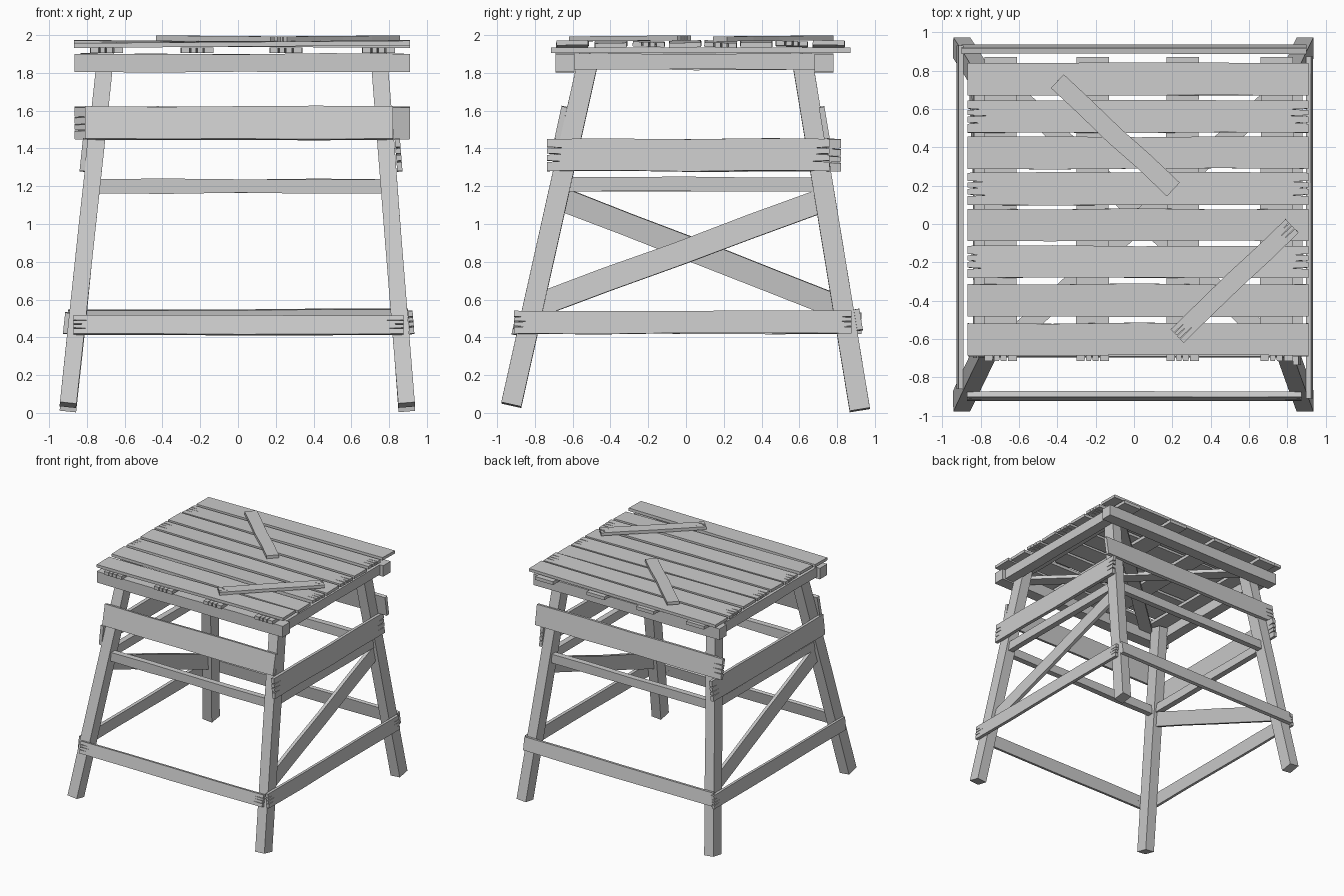
import bpy, bmesh, random
from mathutils import Vector

if "Cube" in bpy.data.objects:
    bpy.data.objects.remove(bpy.data.objects["Cube"])

random.seed(4)


def board(name, p0, p1, width, thick, normal, split="", wobble=0.004, segs=4):
    """Wooden board from p0 to p1; split lists the cracked ends ('a' and/or 'b')."""
    p0, p1 = Vector(p0), Vector(p1)
    length = (p1 - p0).length
    d = (p1 - p0).normalized()
    n = Vector(normal)
    n = (n - d * n.dot(d)).normalized()
    w = n.cross(d)
    h = width / 2

    def jit(i):
        return random.uniform(-wobble, wobble) if 0 < i < segs else 0.0

    def cracks(end):
        # narrow V-shaped splits, listed from -h to +h
        pts = []
        for c in (-0.4, 0.05, 0.45):
            depth = random.uniform(0.05, 0.10)
            pts += [(0, (c - 0.05) * h), (depth, c * h), (0, (c + 0.05) * h)]
        return pts if end in split else []

    out = [(length * i / segs, -h + jit(i)) for i in range(segs + 1)]
    out += [(length - u, v) for u, v in cracks("b")]
    out += [(length * i / segs, h + jit(i)) for i in range(segs, -1, -1)]
    out += [(u, v) for u, v in reversed(cracks("a"))]

    bm = bmesh.new()
    face = bm.faces.new([bm.verts.new(p0 + d * u + w * v - n * thick / 2) for u, v in out])
    ext = bmesh.ops.extrude_face_region(bm, geom=[face])
    bmesh.ops.translate(bm, vec=n * thick,
                        verts=[g for g in ext["geom"] if isinstance(g, bmesh.types.BMVert)])
    bmesh.ops.recalc_face_normals(bm, faces=bm.faces)
    me = bpy.data.meshes.new(name)
    bm.to_mesh(me)
    bm.free()
    ob = bpy.data.objects.new(name, me)
    bpy.context.collection.objects.link(ob)
    return ob


# Leg centre lines (foot, head)
LEGS = {
    "front_left": ((-0.90, -0.925, 0.042), (-0.70, -0.51, 1.90)),
    "front_right": ((0.893, -0.925, 0.042), (0.745, -0.51, 1.90)),
    "back_left": ((-0.90, 0.92, 0.016), (-0.70, 0.61, 1.90)),
    "back_right": ((0.893, 0.92, 0.016), (0.745, 0.61, 1.90)),
}


def leg_at(key, z):
    a, b = (Vector(p) for p in LEGS[key])
    return a.lerp(b, (z - a.z) / (b.z - a.z))


# Legs
for key, (a, b) in LEGS.items():
    board(key + "_leg", a, b, 0.088, 0.108, (0, 1, 0), wobble=0.002)

# Top frame beams
board("front_top_beam", (-0.865, -0.64, 1.853), (0.91, -0.64, 1.853), 0.095, 0.10, (0, -1, 0))
board("back_top_beam", (-0.865, 0.73, 1.853), (0.91, 0.73, 1.853), 0.095, 0.10, (0, 1, 0))
board("left_top_beam", (-0.79, -0.59, 1.86), (-0.79, 0.68, 1.86), 0.085, 0.09, (-1, 0, 0))
board("right_top_beam", (0.835, -0.59, 1.86), (0.835, 0.68, 1.86), 0.085, 0.09, (1, 0, 0))

# Crossed braces under the deck
board("deck_brace_a", (-0.68, -0.64, 1.885), (0.74, 0.68, 1.885), 0.10, 0.03, (0, 0, 1))
board("deck_brace_b", (-0.62, 0.68, 1.868), (0.72, -0.62, 1.868), 0.10, 0.03, (0, 0, 1))

# Upper and lower boards nailed outside the legs
FN, BN = (0, -1, 0.217), (0, 1, 0.165)
LN, RN = (-1, 0, 0.106), (1, 0, 0.08)
board("front_upper_board", (-0.81, -0.663, 1.535), (0.82, -0.663, 1.535), 0.175, 0.03, FN)
board("back_upper_board", (-0.865, 0.732, 1.535), (0.91, 0.732, 1.535), 0.17, 0.03, BN, "a")
board("front_lower_board", (-0.87, -0.898, 0.465), (0.875, -0.898, 0.465), 0.10, 0.03, FN, "ab")
board("back_lower_board", (-0.90, 0.912, 0.49), (0.90, 0.912, 0.495), 0.11, 0.03, BN)
board("left_upper_board", (-0.816, -0.70, 1.365), (-0.816, 0.82, 1.365), 0.17, 0.028, LN, "b")
board("right_upper_board", (0.85, -0.735, 1.365), (0.85, 0.76, 1.365), 0.17, 0.028, RN, "ab")
board("left_lower_board", (-0.908, -0.86, 0.475), (-0.908, 0.93, 0.475), 0.11, 0.026, LN, "b")
board("right_lower_board", (0.916, -0.91, 0.48), (0.916, 0.875, 0.48), 0.12, 0.026, RN, "ab")

# Middle rails between the legs
for name, a, b, nrm in (
        ("front", "front_left", "front_right", (0, 1, 0)),
        ("back", "back_left", "back_right", (0, 1, 0)),
        ("left", "front_left", "back_left", (1, 0, 0)),
        ("right", "front_right", "back_right", (1, 0, 0))):
    z = 1.20 if nrm[1] else 1.21
    board(name + "_rail", leg_at(a, z), leg_at(b, z), 0.075, 0.05, nrm)

# One diagonal brace on each side, opposite ways
board("right_diagonal_brace", leg_at("front_right", 0.56), leg_at("back_right", 1.13),
      0.125, 0.03, RN)
board("left_diagonal_brace", leg_at("front_left", 1.14), leg_at("back_left", 0.55),
      0.125, 0.03, LN)

# Slats under the deck
for i, x in enumerate((-0.695, -0.215, 0.255, 0.745)):
    board(f"deck_slat_{i + 1}", (x, -0.715, 1.92), (x, 0.87, 1.92), 0.17, 0.028, (0, 0, 1), "a")

# Deck planks
for i, y in enumerate((-0.602, -0.398, -0.198, -0.005, 0.183, 0.372, 0.56, 0.755)):
    tilt = random.uniform(-0.008, 0.008)
    board(f"deck_plank_{i + 1}", (-0.868, y, 1.953 + tilt), (0.91, y, 1.953 - tilt),
          0.168, 0.025, (0, random.uniform(-0.04, 0.04), 1), "ab" if i in (2, 4, 6) else "")

# Loose patch boards on top
board("patch_board_back", (-0.40, 0.745, 1.985), (0.205, 0.18, 1.98), 0.098, 0.026, (0, 0, 1))
board("patch_board_front", (0.225, -0.585, 1.98), (0.825, -0.01, 1.985), 0.098, 0.026, (0, 0, 1), "ab")
